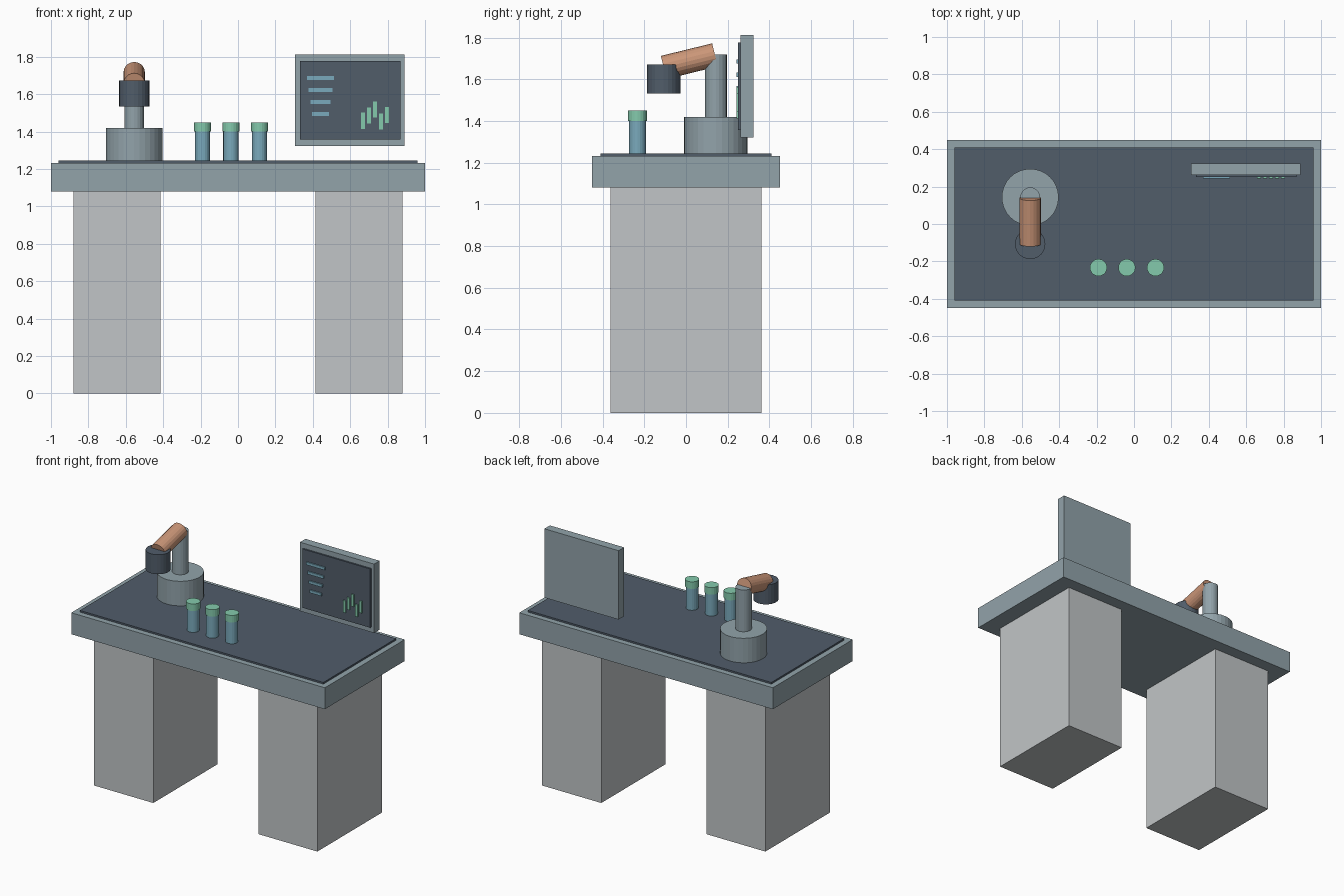
import bpy
from mathutils import Vector

default = bpy.data.objects.get("Cube")
if default:
    bpy.data.objects.remove(default, do_unlink=True)


def material(name, rgb):
    # 8-bit display colour converted to linear
    lin = [((c / 255 + 0.055) / 1.055) ** 2.4 for c in rgb]
    mat = bpy.data.materials.new(name)
    mat.use_nodes = True
    mat.diffuse_color = (*lin, 1)
    mat.node_tree.nodes["Principled BSDF"].inputs["Base Color"].default_value = (*lin, 1)
    return mat


pale_grey = material("pale grey", (193, 197, 199))
steel = material("blue grey steel", (146, 163, 170))
slate = material("dark slate", (81, 93, 106))
copper = material("copper", (203, 150, 120))
blue = material("soft blue", (122, 170, 188))
green = material("mint green", (132, 202, 172))


def finish(name, mat):
    obj = bpy.context.object
    obj.name = obj.data.name = name
    obj.data.materials.append(mat)
    return obj


def box(name, mat, low, high):
    low, high = Vector(low), Vector(high)
    bpy.ops.mesh.primitive_cube_add(size=1, location=(low + high) / 2)
    bpy.context.object.scale = high - low
    bpy.ops.object.transform_apply(location=False, rotation=False, scale=True)
    return finish(name, mat)


def rod(name, mat, start, end, radius, sides=24):
    start, end = Vector(start), Vector(end)
    axis = end - start
    bpy.ops.mesh.primitive_cylinder_add(
        vertices=sides, radius=radius, depth=axis.length, location=(start + end) / 2,
        rotation=axis.to_track_quat("Z", "Y").to_euler())
    return finish(name, mat)


# Bench: two pedestals, worktop and dark mat
for side, x in (("right", -0.647), ("left", 0.647)):
    box(side + "_pedestal", pale_grey, (x - 0.233, -0.363, 0), (x + 0.233, 0.363, 1.08))
box("worktop", steel, (-1, -0.45, 1.08), (1, 0.45, 1.233))
box("work_mat", slate, (-0.96, -0.41, 1.228), (0.96, 0.41, 1.245))

# Robot arm
ax, ay = -0.555, 0.143
rod("arm_base", steel, (ax, ay, 1.24), (ax, ay, 1.42), 0.152, 32)
rod("arm_post", steel, (ax, ay, 1.42), (ax, ay, 1.718), 0.053, 20)
rod("arm_link", copper, (ax, -0.107, 1.657), (ax, 0.139, 1.717), 0.057, 20)
rod("arm_tool", slate, (ax, -0.107, 1.533), (ax, -0.107, 1.672), 0.081)

# Capped vials
for i, x in enumerate((-0.19, -0.038, 0.115)):
    rod(f"vial_{i + 1}", blue, (x, -0.233, 1.24), (x, -0.233, 1.402), 0.041, 20)
    rod(f"vial_cap_{i + 1}", green, (x, -0.233, 1.4), (x, -0.233, 1.45), 0.046, 20)

# Monitor
box("monitor_frame", steel, (0.305, 0.262, 1.322), (0.89, 0.324, 1.813))
box("monitor_screen", slate, (0.332, 0.25, 1.358), (0.868, 0.263, 1.777))

# Text-like lines and chart bars on the screen
for i, width in enumerate((0.145, 0.127, 0.108, 0.092)):
    z = 1.686 - i * 0.064
    box(f"screen_line_{i + 1}", blue,
        (0.441 - width / 2, 0.242, z - 0.01), (0.441 + width / 2, 0.251, z + 0.01))
for i, z in enumerate((1.458, 1.487, 1.519, 1.455, 1.489)):
    x = 0.668 + i * 0.032
    box(f"chart_bar_{i + 1}", green, (x - 0.01, 0.242, z - 0.043), (x + 0.01, 0.251, z + 0.043))
